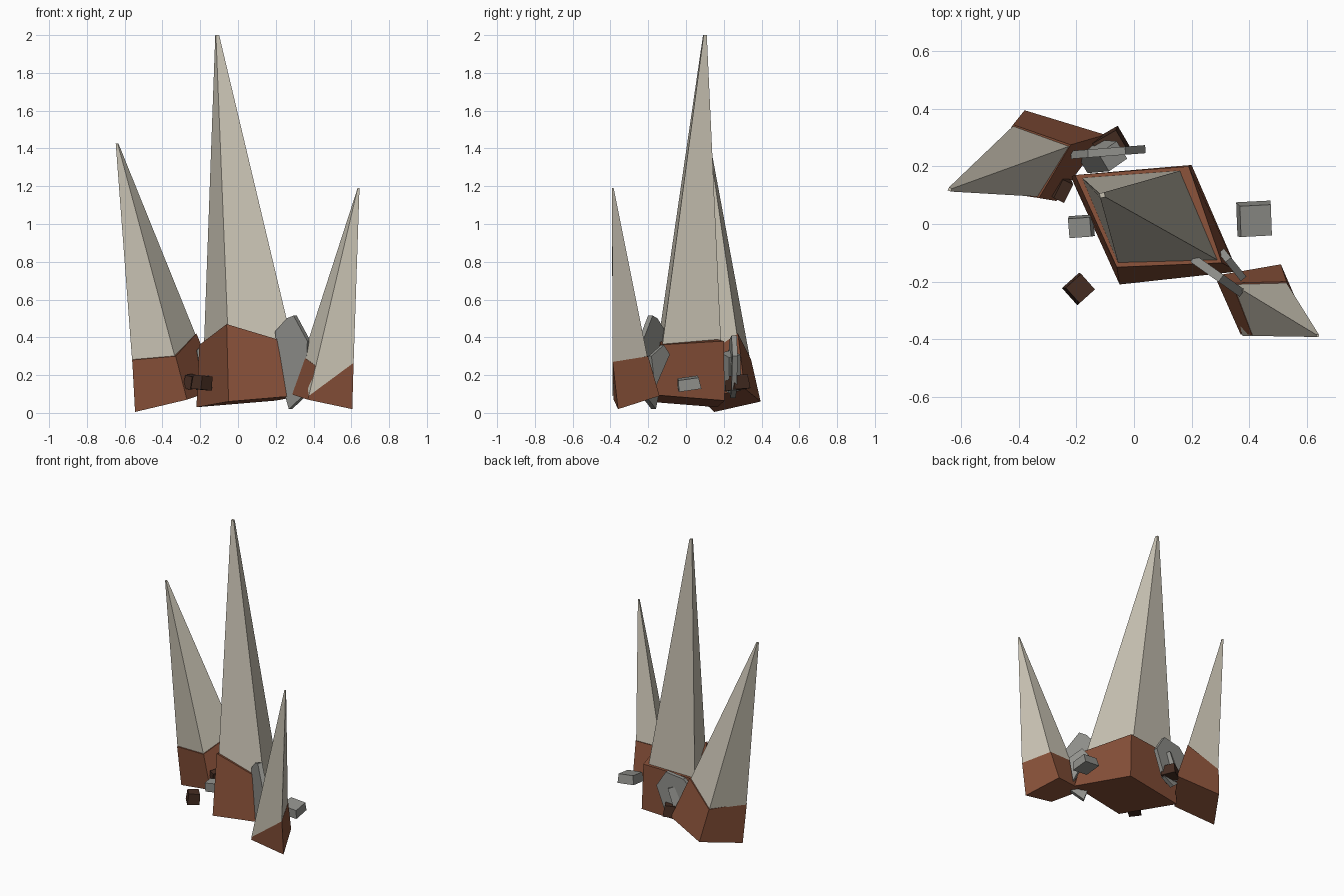
import bpy, bmesh
from math import radians
from mathutils import Vector, Matrix, Euler

if "Cube" in bpy.data.objects:
    bpy.data.objects.remove(bpy.data.objects["Cube"])


def material(name, rgb):
    m = bpy.data.materials.new(name)
    m.diffuse_color = (*rgb, 1)
    m.use_nodes = True
    m.node_tree.nodes["Principled BSDF"].inputs["Base Color"].default_value = m.diffuse_color
    return m


EARTH = material("earth", (0.24, 0.08, 0.04))
DARK = material("dark_earth", (0.06, 0.026, 0.016))
BONE = material("pale_stone", (0.58, 0.54, 0.45))
SLATE = material("slate", (0.28, 0.28, 0.26))


def finish(name, bm, mat):
    bmesh.ops.recalc_face_normals(bm, faces=bm.faces)
    me = bpy.data.meshes.new(name)
    bm.to_mesh(me)
    bm.free()
    ob = bpy.data.objects.new(name, me)
    me.materials.append(mat)
    bpy.context.collection.objects.link(ob)
    return ob


def loft(name, low, high, mat):
    """Closed solid between two rings of equal length."""
    bm = bmesh.new()
    a = [bm.verts.new(p) for p in low]
    b = [bm.verts.new(p) for p in high]
    n = len(a)
    bm.faces.new(a[::-1])
    bm.faces.new(b)
    for i in range(n):
        j = (i + 1) % n
        bm.faces.new((a[i], a[j], b[j], b[i]))
    return finish(name, bm, mat)


def spike(name, ring, tip, r):
    """Four-sided spire ending in a tiny flat tip."""
    t = Vector(tip)
    mid = sum((Vector(p) for p in ring), Vector()) / 4
    top = []
    for p in ring:
        d = Vector(p) - mid
        d.z = 0
        top.append(t + d.normalized() * r)
    loft(name, ring, top, BONE)


def chunk(name, loc, size, rot, mat):
    """Small loose block with a slightly tapered top."""
    bm = bmesh.new()
    bmesh.ops.create_cube(bm, size=1)
    for v in bm.verts:
        if v.co.z > 0:
            v.co.x *= 0.9
            v.co.y *= 0.9
    m = Euler([radians(a) for a in rot]).to_matrix().to_4x4()
    bm.transform(Matrix.Translation(loc) @ m @ Matrix.Diagonal((*size, 1)))
    finish(name, bm, mat)


def slab(name, origin, along, profile, thick, mat):
    """Upright shard: (distance, height) outline extruded across its thickness."""
    u = Vector((*along, 0)).normalized()
    n = Vector((-u.y, u.x, 0)) * thick / 2
    pts = [Vector((*origin, 0)) + u * s + Vector((0, 0, z)) for s, z in profile]
    loft(name, [p - n for p in pts], [p + n for p in pts], mat)


# Rings run front-left, front-right, back-right, back-left
# Central spire
loft("centre_base",
     [(-.05, -.21, .06), (.36, -.165, .095), (.20, .205, .065), (-.22, .165, .03)],
     [(-.06, -.15, .47), (.305, -.135, .36), (.19, .20, .38), (-.205, .17, .36)], EARTH)
spike("centre_spike",
      [(-.055, -.135, .46), (.29, -.125, .36), (.16, .185, .38), (-.18, .16, .36)],
      (-.11, .10, 2.0), .012)

# Left spire
loft("left_base",
     [(-.545, .15, .005), (-.27, .08, .07), (-.10, .31, .13), (-.38, .395, .06)],
     [(-.56, .125, .28), (-.33, .09, .30), (-.22, .275, .42), (-.42, .345, .28)], EARTH)
spike("left_spike",
      [(-.56, .13, .27), (-.335, .095, .30), (-.225, .27, .415), (-.42, .34, .28)],
      (-.64, .12, 1.425), .008)

# Right spire, its near corner breaking through the base
loft("right_base",
     [(.37, -.383, .07), (.605, -.36, .02), (.51, -.14, .09), (.28, -.18, .10)],
     [(.41, -.385, .25), (.612, -.388, .27), (.53, -.20, .30), (.34, -.205, .30)], EARTH)
spike("right_spike",
      [(.375, -.388, .09), (.612, -.389, .265), (.53, -.205, .30), (.345, -.21, .30)],
      (.638, -.388, 1.19), .006)

# Shards wedged between the spires
slab("right_shard", (.29, -.18), (.17, -.12),
     [(-.015, .02), (.09, .10), (.105, .38), (.015, .515), (-.03, .50), (-.105, .43), (-.06, .15)],
     .03, SLATE)
slab("right_small_shard", (.34, -.14), (.08, -.10),
     [(.04, .13), (.065, .30), (-.02, .36), (-.06, .31)], .025, SLATE)
slab("left_shard", (-.09, .25), (.26, .02),
     [(-.02, .08), (.06, .12), (.13, .30), (.06, .41), (-.07, .39), (-.13, .33), (-.10, .15)],
     .028, SLATE)
chunk("left_small_shard", (-.11, .235, .22), (.09, .08, .20), (12, 18, 35), SLATE)

# Loose chunks
chunk("grey_chunk_right", (.42, .015, .155), (.12, .12, .06), (8, 6, 3), SLATE)
chunk("grey_chunk_left", (-.185, -.01, .16), (.085, .075, .06), (5, -8, 4), SLATE)
chunk("dark_chunk_front", (-.19, -.225, .16), (.08, .08, .075), (3, 5, 42), DARK)
chunk("dark_chunk_left", (-.25, .12, .165), (.045, .08, .07), (6, 12, -25), DARK)
chunk("dark_chunk_back", (-.08, .27, .16), (.105, .095, .075), (4, -6, 30), DARK)
